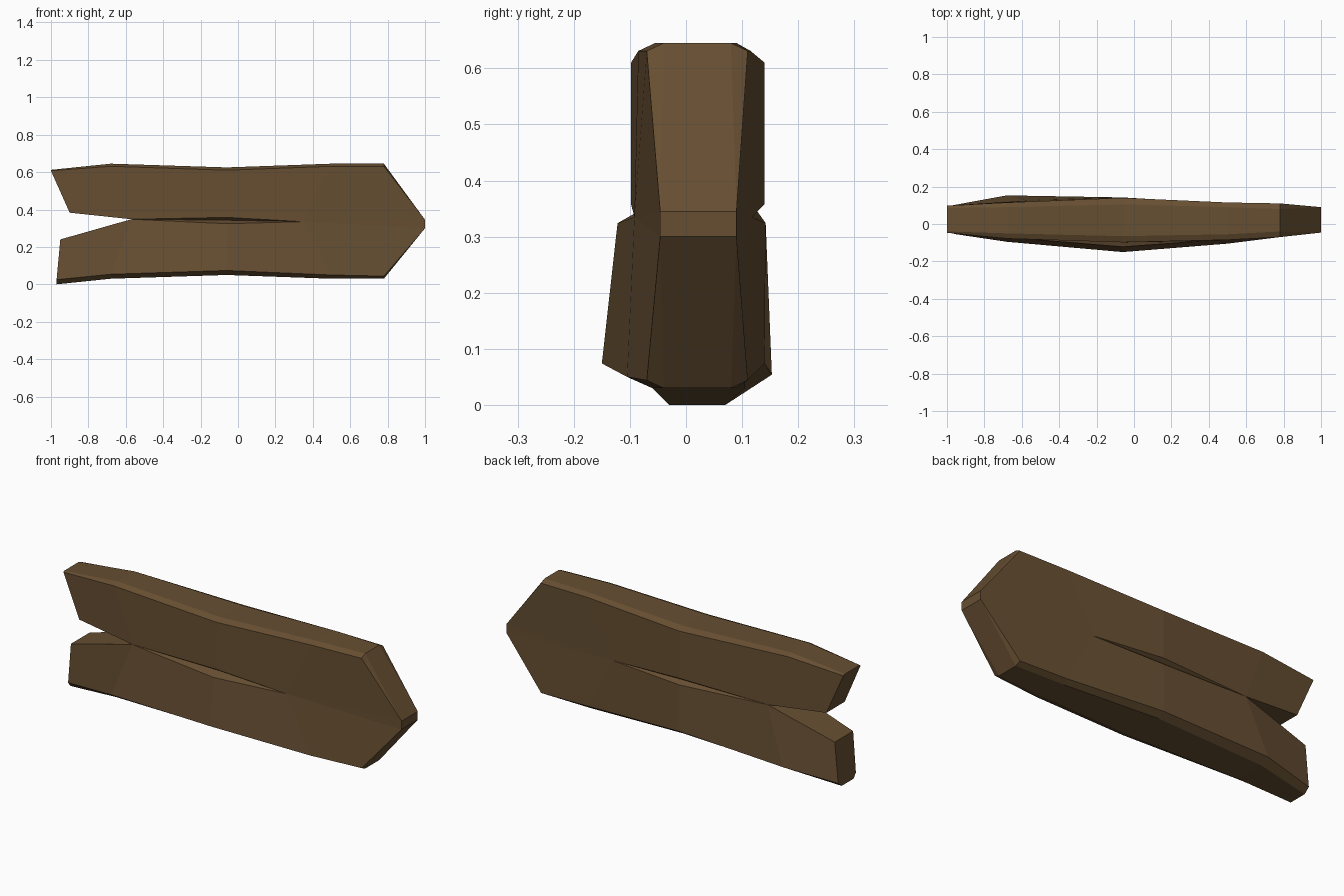
import bpy, bmesh

if "Cube" in bpy.data.objects:
    bpy.data.objects.remove(bpy.data.objects["Cube"])

wood = bpy.data.materials.new("dark brown wood")
wood.diffuse_color = (0.135, 0.078, 0.032, 1)
wood.use_nodes = True
wood.node_tree.nodes["Principled BSDF"].inputs["Base Color"].default_value = wood.diffuse_color

bm = bmesh.new()


def face(*pts):
    unique = [p for i, p in enumerate(pts) if p not in pts[:i]]
    if len(unique) > 2:
        bm.faces.new([bm.verts.new(p) for p in unique])


# Each half board: five stations from the split end to the arrow point.
# (outer x, outer z, chamfer z, front y, front edge y, back edge y, back y)
upper = [(-1.00, .612, .005, -.047, -.04, .085, .098),
         (-.68, .645, .014, -.078, -.05, .09, .115),
         (-.06, .625, .015, -.098, -.065, .105, .14),
         (.50, .645, .014, -.085, -.055, .09, .115),
         (.78, .645, .014, -.07, -.04, .08, .11)]
lower = [(-.97, .0, -.025, -.05, -.03, .07, .10),
         (-.68, .03, -.024, -.095, -.06, .105, .153),
         (-.06, .05, -.024, -.15, -.105, .105, .14),
         (.50, .03, -.02, -.105, -.06, .09, .115),
         (.78, .03, -.014, -.07, -.04, .08, .11)]
# Inner edge along the crack: (x, z, front y, back y)
crack_start, crack_end = (-.57, .348, -.08, .125), (.35, .335, -.092, .118)
upper_in = [(-.90, .383, -.055, .10), crack_start, (-.06, .358, -.098, .14),
            crack_end, (1, .345, -.046, .09)]
lower_in = [(-.95, .24, -.055, .10), crack_start, (-.06, .324, -.122, .142),
            crack_end, (1, .30, -.046, .09)]


def rings(outer, inner):
    out = []
    for (x, z, c, yf, ef, eb, yb), (xi, zi, fi, bi) in zip(outer, inner):
        out.append([(xi, zi, fi), (x, z - c, yf), (x, z, ef),
                    (x, z, eb), (x, z - c, yb), (xi, zi, bi)])
    return [[(x, y, z) for x, z, y in r] for r in out]


ru, rl = rings(upper, upper_in), rings(lower, lower_in)

# Skin of both halves, their split ends and the arrow edges
for r in (ru, rl):
    for a, b in zip(r, r[1:]):
        for i in range(5):
            face(a[i], a[i + 1], b[i + 1], b[i])
    face(*r[0])
    face(r[0][0], r[0][5], r[1][5], r[1][0])
    t = r[-1]
    face(t[0], t[1], t[2])
    face(t[0], t[2], t[3], t[5])
    face(t[3], t[4], t[5])

# Blunt tip, the front and back strips behind it, and the crack grooves
face(ru[4][0], ru[4][5], rl[4][5], rl[4][0])
for i, y in ((0, -.075), (5, .118)):
    face(ru[3][i], ru[4][i], rl[4][i])
    bottom = (-.06, y, .343)
    for r in (ru, rl):
        face(r[1][i], r[2][i], bottom)
        face(r[2][i], r[3][i], bottom)

bmesh.ops.remove_doubles(bm, verts=bm.verts, dist=1e-4)
bmesh.ops.recalc_face_normals(bm, faces=bm.faces)
mesh = bpy.data.meshes.new("split_arrow_board")
bm.to_mesh(mesh)
bm.free()
mesh.materials.append(wood)
board = bpy.data.objects.new("split_arrow_board", mesh)
bpy.context.collection.objects.link(board)
